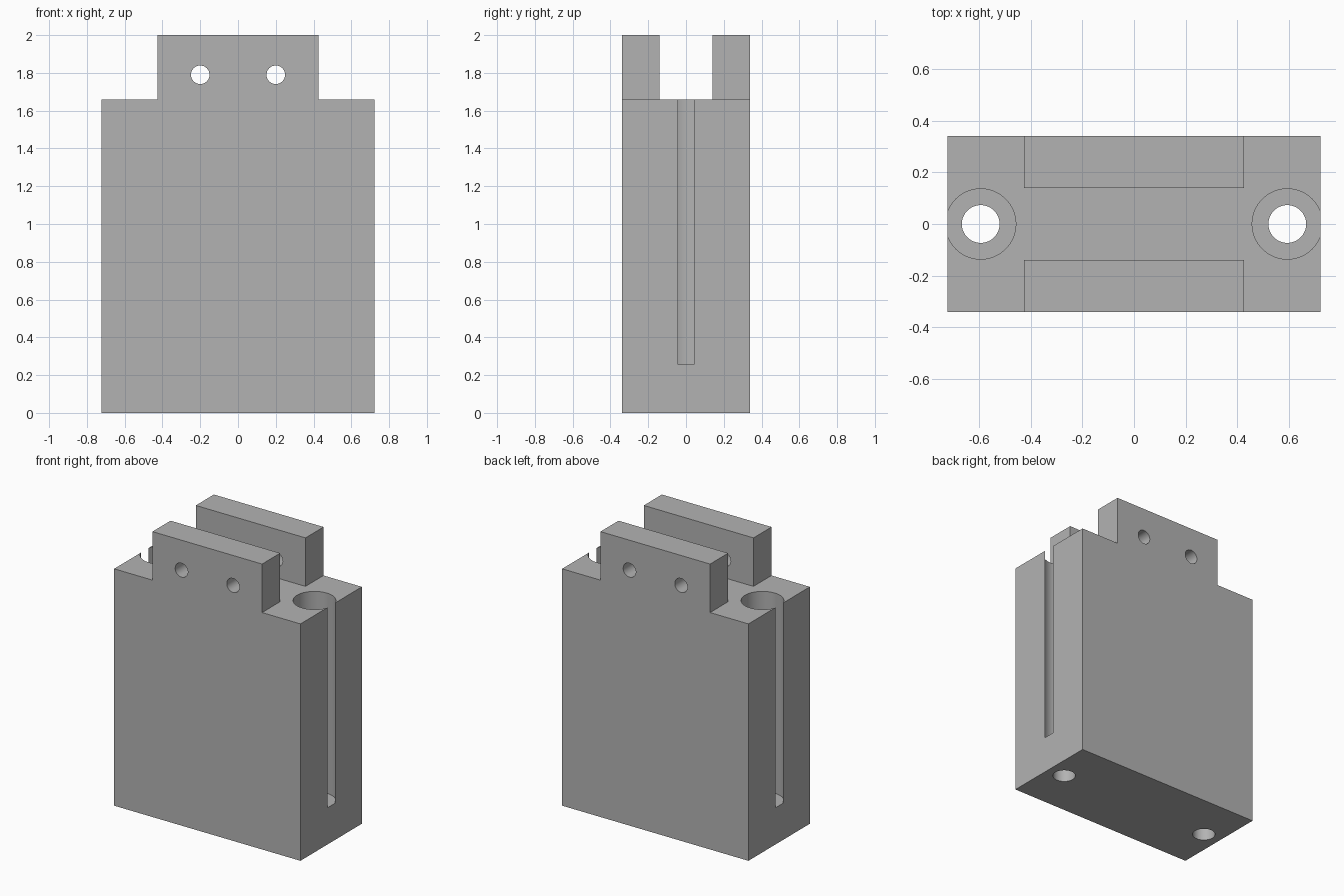
import bpy
import bmesh
from math import radians
from mathutils import Matrix, Vector

cube = bpy.data.objects.get("Cube")
if cube:
    bpy.data.objects.remove(cube, do_unlink=True)

# Overall dimensions
HALF_W, HALF_D = 0.722, 0.34
SHOULDER_Z, TOP_Z = 1.66, 2.0
TAB_X, CHANNEL_Y = 0.425, 0.14
BOLT_X, PIN_X, PIN_Z = 0.593, 0.2, 1.79

grey = bpy.data.materials.new("plain_grey")
grey.use_nodes = True
colour = (0.45, 0.45, 0.45, 1)
grey.diffuse_color = colour
grey.node_tree.nodes["Principled BSDF"].inputs["Base Color"].default_value = colour


def add_object(name, bm):
    mesh = bpy.data.meshes.new(name)
    bm.to_mesh(mesh)
    bm.free()
    mesh.materials.append(grey)
    obj = bpy.data.objects.new(name, mesh)
    bpy.context.collection.objects.link(obj)
    return obj


def add_cylinder(bm, radius, centre, length, turn=0):
    place = Matrix.Translation(centre) @ Matrix.Rotation(radians(turn), 4, "X")
    bmesh.ops.create_cone(bm, cap_ends=True, segments=64, radius1=radius,
                          radius2=radius, depth=length, matrix=place)


# Block: a box scored along the tab edges
bm = bmesh.new()
size = Matrix.Diagonal((2 * HALF_W, 2 * HALF_D, SHOULDER_Z, 1))
bmesh.ops.create_cube(bm, size=1, matrix=Matrix.Translation((0, 0, SHOULDER_Z / 2)) @ size)
for axis, offset in ((Vector((1, 0, 0)), TAB_X), (Vector((0, 1, 0)), CHANNEL_Y)):
    for side in (-1, 1):
        bmesh.ops.bisect_plane(bm, geom=bm.verts[:] + bm.edges[:] + bm.faces[:],
                               plane_co=axis * offset * side, plane_no=axis)

# Two upright tabs raised from the top, leaving a channel between them
tabs = []
for face in bm.faces:
    centre = face.calc_center_median()
    if face.normal.z > 0.9 and abs(centre.x) < 0.1 and abs(centre.y) > CHANNEL_Y:
        tabs.append(face)
raised = bmesh.ops.extrude_face_region(bm, geom=tabs)["geom"]
bmesh.ops.translate(bm, vec=(0, 0, TOP_Z - SHOULDER_Z),
                    verts=[v for v in raised if isinstance(v, bmesh.types.BMVert)])
bmesh.ops.delete(bm, geom=[f for f in tabs if f.is_valid], context="FACES")
bmesh.ops.recalc_face_normals(bm, faces=bm.faces[:])
bmesh.ops.dissolve_limit(bm, angle_limit=radians(1), verts=bm.verts[:], edges=bm.edges[:])
block = add_object("mounting_block", bm)

# Wide counterbores that break out through the side walls
bm = bmesh.new()
for side in (-1, 1):
    add_cylinder(bm, 0.136, (side * BOLT_X, 0, 1.257), 2)
counterbores = add_object("counterbore_cutter", bm)

# Narrow bolt holes through the floor
bm = bmesh.new()
for side in (-1, 1):
    add_cylinder(bm, 0.073, (side * BOLT_X, 0, 0.2), 1)
bolt_holes = add_object("bolt_hole_cutter", bm)

# Pin holes through both tabs
bm = bmesh.new()
for side in (-1, 1):
    add_cylinder(bm, 0.049, (side * PIN_X, 0, PIN_Z), 1, 90)
pin_holes = add_object("pin_hole_cutter", bm)

bpy.ops.object.select_all(action="DESELECT")
bpy.context.view_layer.objects.active = block
block.select_set(True)
for cutter in (counterbores, bolt_holes, pin_holes):
    cutter.hide_render = True
    cut = block.modifiers.new(cutter.name, "BOOLEAN")
    cut.operation = "DIFFERENCE"
    cut.solver = "EXACT"
    cut.object = cutter
    bpy.ops.object.modifier_apply(modifier=cut.name)
    bpy.data.objects.remove(cutter, do_unlink=True)

bpy.ops.object.shade_smooth_by_angle(angle=radians(30))
